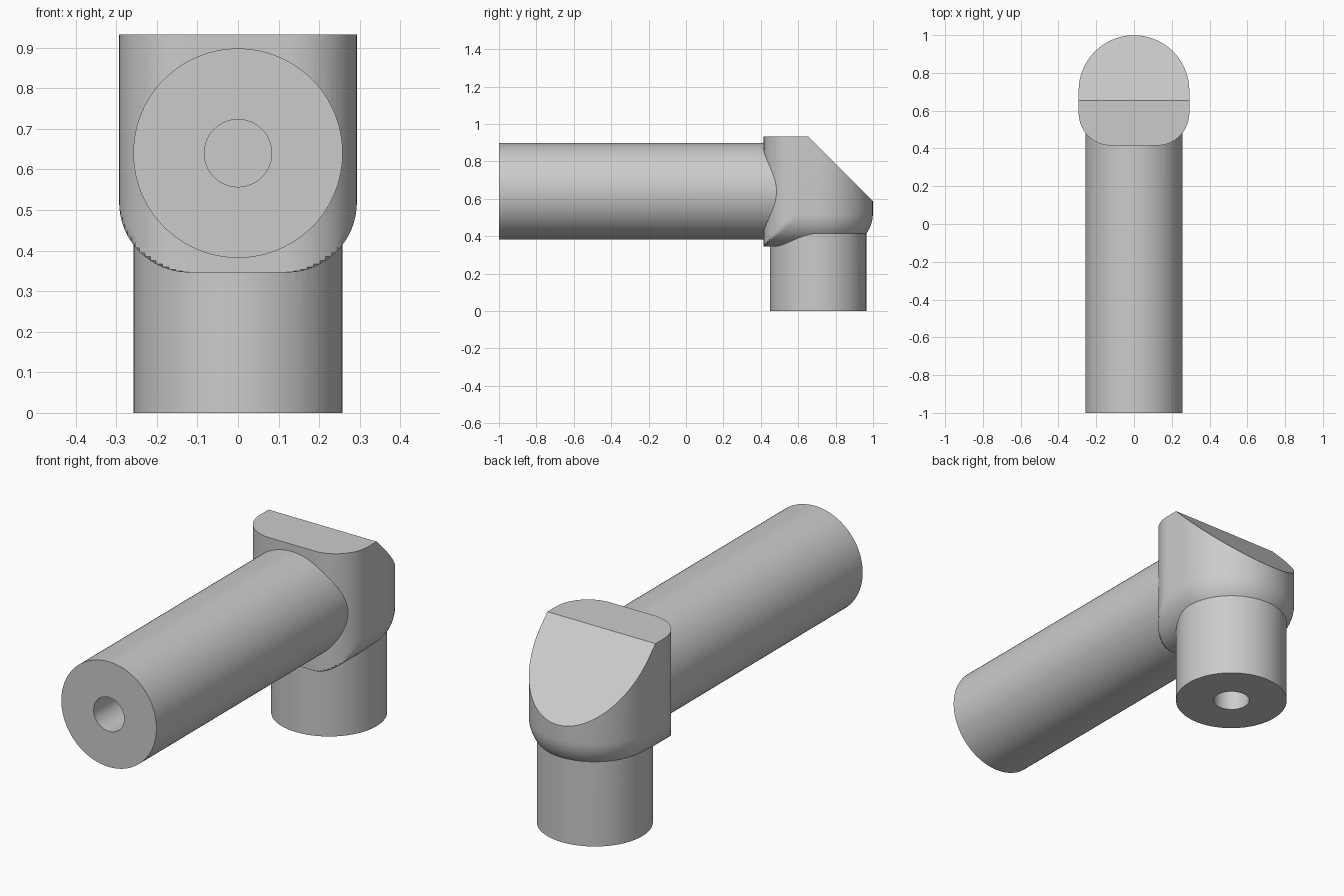
import bpy, bmesh
from math import sin, cos, pi, sqrt
from mathutils import Matrix, Vector

cube = bpy.data.objects.get("Cube")
if cube:
    bpy.data.objects.remove(cube, do_unlink=True)

PIPE_R, BORE_R = 0.258, 0.083
AXIS_Y, AXIS_Z = 0.706, 0.64          # where the two pipe axes meet
HALF_W, ROUND = 0.293, 0.173          # body half width and corner rounding
FLAT = HALF_W - ROUND
FRONT_Y, BOTTOM_Z, TOP_Z = 0.415, 0.346, 0.933
STEPS, SIDES = 16, 96

grey = bpy.data.materials.new("plain_grey")
grey.use_nodes = True
colour = (0.6, 0.6, 0.6, 1)
grey.diffuse_color = colour
grey.node_tree.nodes["Principled BSDF"].inputs["Base Color"].default_value = colour


def make_object(name, bm):
    bmesh.ops.recalc_face_normals(bm, faces=bm.faces)
    mesh = bpy.data.meshes.new(name)
    bm.to_mesh(mesh)
    bm.free()
    mesh.materials.append(grey)
    obj = bpy.data.objects.new(name, mesh)
    bpy.context.collection.objects.link(obj)
    return obj


def rod(name, radius, start, end):
    """Solid cylinder between two points."""
    start, end = Vector(start), Vector(end)
    axis = end - start
    turn = axis.to_track_quat('Z', 'Y').to_matrix().to_4x4()
    bm = bmesh.new()
    bmesh.ops.create_cone(bm, cap_ends=True, segments=SIDES, radius1=radius, radius2=radius,
                          depth=axis.length,
                          matrix=Matrix.Translation((start + end) / 2) @ turn)
    return make_object(name, bm)


def combine(target, other, operation):
    mod = target.modifiers.new(operation, 'BOOLEAN')
    mod.operation, mod.solver, mod.object = operation, 'EXACT', other
    bpy.context.view_layer.objects.active = target
    bpy.ops.object.modifier_apply(modifier=mod.name)
    bpy.data.objects.remove(other, do_unlink=True)


# Elbow body: plan outlines stacked in height, narrowing round the bottom edge
angles = [pi / 2 * i / STEPS for i in range(STEPS + 1)]
corner = [(FLAT + ROUND * sin(a), FRONT_Y + ROUND * (1 - cos(a))) for a in angles]
levels = [(FLAT + ROUND * sin(a), BOTTOM_Z + ROUND * (1 - cos(a))) for a in angles]
levels.append((HALF_W, TOP_Z))

bm = bmesh.new()
rings = []
for width, z in levels:
    right = [(min(x, width), y) for x, y in corner]
    back = [(width * cos(pi * i / 48), AXIS_Y + width * sin(pi * i / 48)) for i in range(49)]
    left = [(-x, y) for x, y in reversed(right)]
    rings.append([bm.verts.new((x, y, z)) for x, y in right + back + left])
for low, high in zip(rings, rings[1:]):
    for i in range(len(low)):
        j = (i + 1) % len(low)
        bm.faces.new((low[i], low[j], high[j], high[i]))
bm.faces.new(rings[0])
bm.faces.new(rings[-1])

# Sloping cut across the upper back
cut = bmesh.ops.bisect_plane(bm, geom=bm.verts[:] + bm.edges[:] + bm.faces[:],
                             plane_co=(0, 0.655, TOP_Z), plane_no=(0, 1, 1), clear_outer=True)
rim = [e for e in cut["geom_cut"] if isinstance(e, bmesh.types.BMEdge)]
bmesh.ops.holes_fill(bm, edges=rim, sides=0)
elbow = make_object("pipe_elbow", bm)

# Horizontal and vertical pipes
combine(elbow, rod("front_pipe", PIPE_R, (0, -1, AXIS_Z), (0, 0.62, AXIS_Z)), 'UNION')
combine(elbow, rod("lower_pipe", PIPE_R, (0, AXIS_Y, 0), (0, AXIS_Y, 0.56)), 'UNION')

# Bore running through both pipes
combine(elbow, rod("front_bore", BORE_R, (0, -1.1, AXIS_Z), (0, AXIS_Y + BORE_R + 0.005, AXIS_Z)),
        'DIFFERENCE')
combine(elbow, rod("lower_bore", BORE_R, (0, AXIS_Y, -0.1), (0, AXIS_Y, AXIS_Z)), 'DIFFERENCE')

bpy.ops.object.select_all(action='DESELECT')
elbow.select_set(True)
bpy.context.view_layer.objects.active = elbow
bpy.ops.object.shade_smooth_by_angle(angle=pi / 7)
